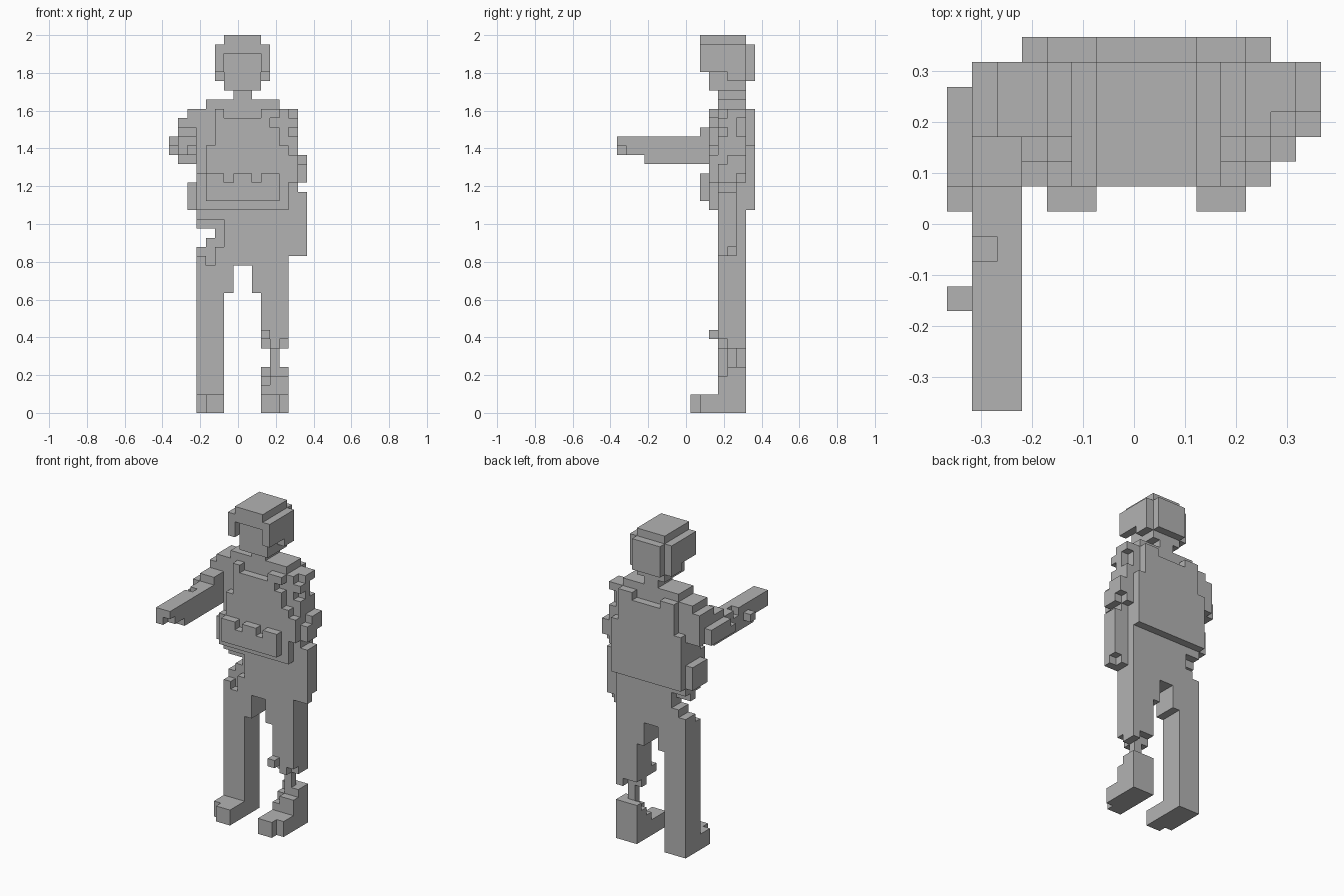
import bpy
import bmesh
from mathutils import Vector

old_cube = bpy.data.objects.get("Cube")
if old_cube:
    bpy.data.objects.remove(old_cube, do_unlink=True)

UNIT = 2 / 41
ORIGIN = Vector((7.5, 7.5, 0))

grey = bpy.data.materials.new("plain grey")
grey.use_nodes = True
grey.diffuse_color = (0.45, 0.45, 0.45, 1)
grey.node_tree.nodes["Principled BSDF"].inputs["Base Color"].default_value = grey.diffuse_color


def block(x, y, z):
    """All unit cells in the half-open ranges x, y and z."""
    return {(i, j, k) for i in range(*x) for j in range(*y) for k in range(*z)}


def mirrored(cells, width=15):
    return cells | {(width - i, j, k) for i, j, k in cells}


def build(name, cells):
    """Skin a set of cells with outward faces and merge the flat areas."""
    bm = bmesh.new()
    corners = {}

    def corner(p):
        key = tuple(p)
        if key not in corners:
            corners[key] = bm.verts.new((Vector(p) - ORIGIN) * UNIT)
        return corners[key]

    for cell in sorted(cells):
        for axis in range(3):
            u, v = (axis + 1) % 3, (axis + 2) % 3
            for side in (0, 1):
                beside = list(cell)
                beside[axis] += 2 * side - 1
                if tuple(beside) in cells:
                    continue
                loop = []
                for du, dv in ((0, 0), (1, 0), (1, 1), (0, 1)):
                    p = list(cell)
                    p[axis] += side
                    p[u] += du
                    p[v] += dv
                    loop.append(corner(p))
                bm.faces.new(loop if side else loop[::-1])
    bmesh.ops.dissolve_limit(bm, angle_limit=0.01, verts=bm.verts[:], edges=bm.edges[:])
    mesh = bpy.data.meshes.new(name)
    bm.to_mesh(mesh)
    bm.free()
    mesh.materials.append(grey)
    obj = bpy.data.objects.new(name, mesh)
    bpy.context.collection.objects.link(obj)


# Head: face, neck and an open-fronted helmet
face = block(x=(6, 10), y=(10, 14), z=(35, 40))
neck = block(x=(7, 9), y=(11, 14), z=(34, 35))
build("head", face | neck)

helmet = block(x=(5, 11), y=(9, 14), z=(37, 40))
helmet |= block(x=(5, 11), y=(12, 14), z=(36, 37))
helmet |= block(x=(5, 6), y=(9, 10), z=(36, 37)) & set()
helmet |= block(x=(6, 10), y=(14, 15), z=(36, 40))
helmet |= block(x=(6, 10), y=(9, 14), z=(40, 41))
helmet -= block(x=(6, 10), y=(9, 14), z=(35, 39))
build("helmet", helmet)

# Torso with shoulders
torso = block(x=(3, 13), y=(11, 14), z=(21, 33))
torso |= block(x=(4, 12), y=(11, 14), z=(33, 34))
build("torso", torso)

# Chest armour with raised straps and a chipped corner
chest = block(x=(5, 12), y=(10, 11), z=(29, 33))
chest |= block(x=(4, 13), y=(10, 11), z=(26, 29))
chest -= block(x=(6, 10), y=(10, 11), z=(32, 33))
chest -= {(11, 10, 31)}
build("chest_plate", chest)

back = block(x=(4, 12), y=(14, 15), z=(29, 33))
back |= block(x=(3, 13), y=(14, 15), z=(22, 29))
back -= block(x=(6, 10), y=(14, 15), z=(32, 33))
build("back_plate", back)

# Belt with front pouches and a side pouch
belt = block(x=(3, 13), y=(10, 11), z=(22, 26))
belt |= block(x=(4, 12), y=(9, 10), z=(23, 26))
belt -= {(6, 9, 25), (9, 9, 25)}
build("belt_pouches", belt)
build("side_pouch", block(x=(2, 3), y=(11, 14), z=(22, 25)))

# Hips with a torn right side
hips = block(x=(3, 13), y=(11, 14), z=(16, 21))
hips -= block(x=(3, 6), y=(11, 14), z=(18, 21))
hips |= block(x=(5, 6), y=(12, 14), z=(18, 21))
hips |= block(x=(3, 5), y=(12, 13), z=(20, 21))
hips |= {(4, 12, 18), (4, 13, 18)}
hips -= {(4, 11, 16), (3, 11, 17), (4, 11, 17)}
hips |= block(x=(3, 13), y=(11, 14), z=(21, 22))
build("hips", hips)

# Right leg
right_leg = block(x=(3, 7), y=(11, 14), z=(13, 16))
right_leg |= block(x=(3, 6), y=(11, 14), z=(0, 13))
build("right_leg", right_leg)

right_toe = block(x=(3, 6), y=(9, 11), z=(0, 2))
right_toe |= block(x=(4, 6), y=(8, 9), z=(0, 2))
build("right_foot", right_toe)

# Left leg, broken away around a bare shin
left_leg = block(x=(9, 13), y=(11, 14), z=(13, 16))
left_leg |= block(x=(10, 13), y=(11, 14), z=(8, 13))
left_leg |= {(10, 10, 8)}
left_leg |= block(x=(10, 13), y=(12, 13), z=(7, 8))
left_leg |= {(11, 11, 7), (12, 13, 7)}
build("left_leg", left_leg)

build("left_shin", block(x=(11, 12), y=(12, 13), z=(4, 8)))

left_foot = block(x=(10, 13), y=(11, 14), z=(0, 4))
left_foot -= {(10, 11, 3)}
left_foot |= block(x=(11, 13), y=(12, 14), z=(4, 5))
left_foot |= {(10, 13, 4)}
left_foot |= block(x=(10, 13), y=(9, 11), z=(0, 2))
left_foot |= block(x=(10, 12), y=(8, 9), z=(0, 2))
build("left_foot", left_foot)

# Right arm, stretched forward
right_shoulder = block(x=(2, 4), y=(11, 14), z=(30, 33))
right_shoulder |= block(x=(1, 3), y=(11, 14), z=(28, 32))
right_shoulder |= block(x=(1, 3), y=(9, 11), z=(28, 31))
right_shoulder |= block(x=(0, 1), y=(9, 13), z=(28, 30))
right_shoulder |= {(0, 8, 28)}
build("right_shoulder", right_shoulder)

right_arm = block(x=(1, 3), y=(0, 9), z=(28, 30))
right_arm |= block(x=(1, 3), y=(3, 11), z=(27, 28))
right_arm |= {(0, 4, 28)}
right_arm -= {(2, 0, 28), (1, 6, 29)}
build("right_arm", right_arm)

# Left arm, hanging and chipped
left_shoulder = block(x=(12, 14), y=(11, 14), z=(28, 33))
left_shoulder -= block(x=(13, 14), y=(13, 14), z=(30, 32))
left_shoulder -= {(13, 11, 30), (13, 11, 32)}
build("left_shoulder", left_shoulder)

left_elbow = block(x=(13, 15), y=(11, 14), z=(25, 28))
left_elbow |= block(x=(12, 14), y=(10, 11), z=(25, 28))
left_elbow |= block(x=(13, 14), y=(11, 13), z=(24, 25))
left_elbow -= {(14, 11, 27), (14, 13, 25)}
build("left_elbow", left_elbow)

left_hand = block(x=(13, 15), y=(11, 13), z=(17, 24))
left_hand -= {(14, 12, 17)}
build("left_hand", left_hand)
